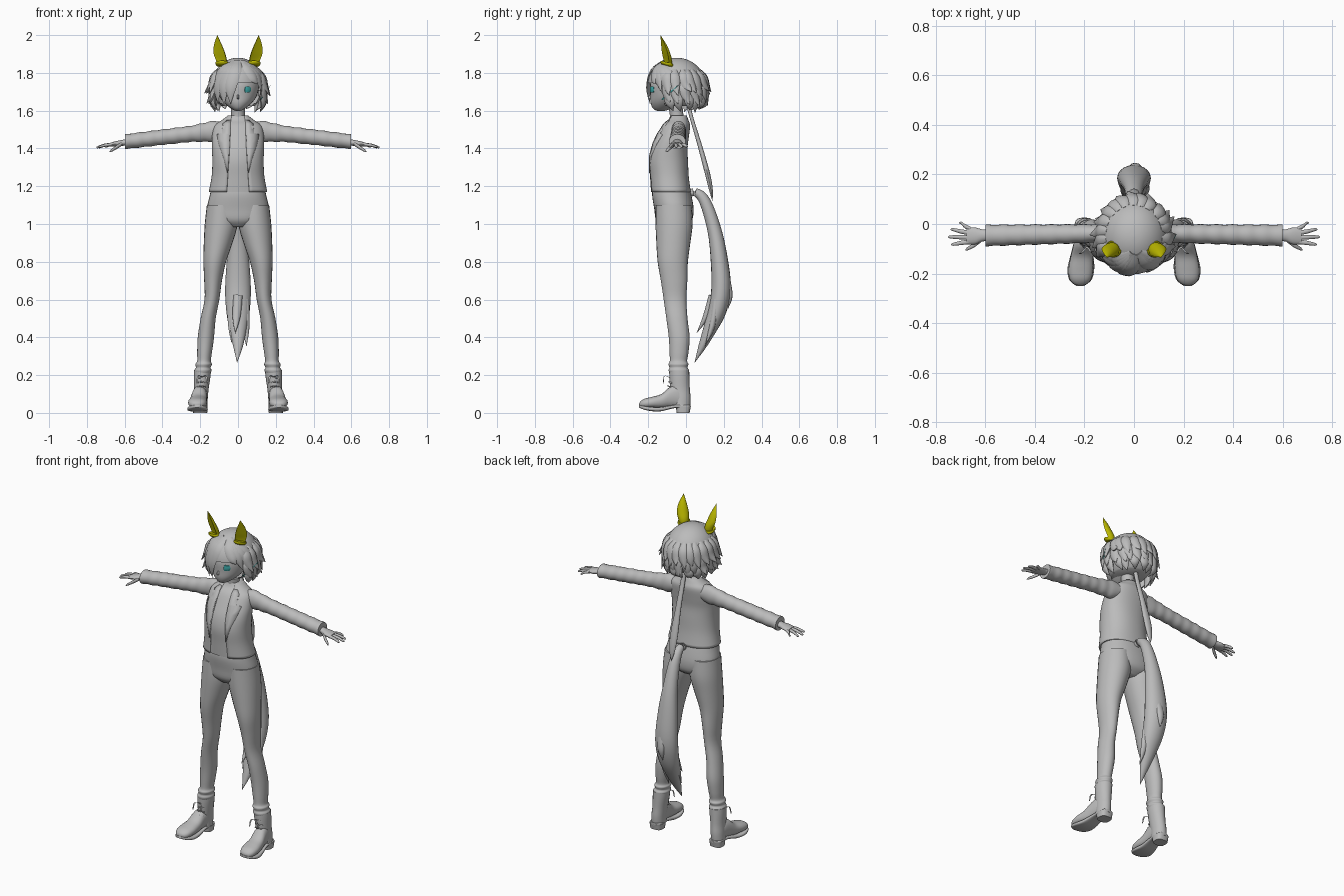
import bpy, bmesh, math, random
from mathutils import Vector as V

random.seed(4)
X, Y, Z = V((1, 0, 0)), V((0, 1, 0)), V((0, 0, 1))


def material(name, rgb):
    m = bpy.data.materials.new(name)
    m.diffuse_color = (*rgb, 1)
    return m


GREY = material("grey", (0.5, 0.5, 0.5))
YELLOW = material("yellow", (0.5, 0.48, 0.0))
TEAL = material("teal", (0.05, 0.4, 0.4))


def spline(rows, k):
    """Catmull-Rom interpolation of whole rows (x, y, z, a, b, gap)."""
    out = []
    for i in range(len(rows) - 1):
        p = [rows[max(0, min(len(rows) - 1, i + d))] for d in (-1, 0, 1, 2)]
        for s in range(k):
            t = s / k
            out.append([0.5 * (2 * b + (c - a) * t + (2 * a - 5 * b + 4 * c - d) * t * t
                               + (3 * b - a - 3 * c + d) * t ** 3) for a, b, c, d in zip(*p)])
    return out + [list(rows[-1])]


def loft(bm, rows, u=None, v=None, origin=None, n=20, p=2, k=4, cup=1.0):
    """Skin superellipse rings; a runs along u, b along v. With origin, v points away from it."""
    power = lambda x: math.copysign(abs(x) ** (2 / p), x)
    rows = spline(rows, k)
    gap = len(rows[0]) > 5
    rings = []
    for i, r in enumerate(rows):
        c, a, b = V(r[:3]), max(r[3], 0.0004), max(r[4], 0.0004)
        uu, vv = u, v
        if origin is not None:
            tan = V(rows[min(i + 1, len(rows) - 1)][:3]) - V(rows[max(i - 1, 0)][:3])
            uu = tan.cross(c - V(origin)).normalized()
            vv = uu.cross(tan).normalized()
        g = math.asin(min(1, (r[5] / a) ** (p / 2))) if gap else 0
        ring = []
        for j in range(n):
            t = g + (2 * math.pi - 2 * g) * j / (n - 1 if gap else n)
            y = -power(math.cos(t)) * b
            ring.append(bm.verts.new(c + uu * a * power(math.sin(t)) + vv * (y * cup if y < 0 else y)))
        rings.append(ring)
    for r0, r1 in zip(rings, rings[1:]):
        for j in range(n - 1 if gap else n):
            bm.faces.new((r0[j], r0[(j + 1) % n], r1[(j + 1) % n], r1[j]))
    if not gap:
        bm.faces.new(rings[0])
        bm.faces.new(rings[-1])


def finish(bm, name, mat=GREY, angle=50):
    bmesh.ops.recalc_face_normals(bm, faces=bm.faces)
    me = bpy.data.meshes.new(name)
    bm.to_mesh(me)
    bm.free()
    me.materials.append(mat)
    me.polygons.foreach_set("use_smooth", [True] * len(me.polygons))
    me.set_sharp_from_angle(angle=math.radians(angle))
    ob = bpy.data.objects.new(name, me)
    bpy.context.collection.objects.link(ob)
    return ob


def part(name, rows, mat=GREY, **kw):
    bm = bmesh.new()
    loft(bm, rows, **kw)
    return finish(bm, name, mat)


def solidify(ob, t):
    m = ob.modifiers.new("thickness", "SOLIDIFY")
    m.thickness, m.offset = t, -1


# Torso: shirt under an open jacket (z, cy, rx, ry, half front gap)
torso = [(1.17, -.082, .155, .108, .06), (1.25, -.09, .14, .105, .055), (1.33, -.095, .136, .106, .05),
         (1.40, -.09, .138, .098, .045), (1.46, -.073, .138, .088, .042), (1.52, -.053, .125, .075, .04),
         (1.55, -.042, .085, .055, .038), (1.575, -.04, .052, .044, .034)]
part("shirt", [(0, y, z, a * .955, b * .955) for z, y, a, b, g in torso], u=X, v=Y, n=32, p=2.2)
solidify(part("jacket", [(0, y, z, a, b, g) for z, y, a, b, g in torso], u=X, v=Y, n=40, p=2.2), .008)
part("neck", [(0, -.045, 1.53, .042, .042), (0, -.05, 1.58, .036, .036), (0, -.06, 1.65, .038, .04)], u=X, v=Y)


def front_y(x, z):
    for r, s in zip(torso, torso[1:]):
        if r[0] <= z <= s[0]:
            _, y, a, b, _ = [q + (w - q) * (z - r[0]) / (s[0] - r[0]) for q, w in zip(r, s)]
            return y - b * max(0, 1 - abs(x / a) ** 2.2) ** (1 / 2.2)


# Lapels: strips lying on the jacket front
lapel = [(1.27, .054, .056), (1.36, .05, .08), (1.43, .045, .104), (1.475, .043, .112),
         (1.48, .043, .085), (1.53, .04, .082), (1.55, .04, .06)]
for s, side in ((1, "left"), (-1, "right")):
    bm = bmesh.new()
    grid = [[bm.verts.new((s * x, front_y(x, z) - .006, z)) for x in (i, (i + o) / 2, o)] for z, i, o in lapel]
    for r0, r1 in zip(grid, grid[1:]):
        for j in (0, 1):
            bm.faces.new((r0[j], r0[j + 1], r1[j + 1], r1[j]))
    solidify(finish(bm, side + "_lapel"), .005)

# Trousers
part("hips", [(0, -.08, 1.2, .138, .095), (0, -.075, 1.15, .15, .104), (0, -.064, 1.08, .163, .104),
              (0, -.064, 1.02, .14, .095), (0, -.07, .985, .06, .06)], u=X, v=Y, n=32, p=2.2)
for s, side in ((1, "left"), (-1, "right")):
    leg = [(.085, -.066, 1.10, .08, .095), (.089, -.063, 1.0, .087, .098), (.105, -.067, .9, .076, .09),
           (.123, -.07, .8, .06, .08), (.132, -.063, .7, .047, .07), (.138, -.058, .6, .039, .06),
           (.158, -.048, .5, .04, .056), (.17, -.036, .4, .043, .055), (.177, -.037, .32, .039, .05),
           (.18, -.04, .275, .036, .046), (.182, -.04, .258, .044, .053), (.184, -.04, .24, .039, .048),
           (.186, -.038, .225, .046, .054), (.188, -.038, .205, .039, .048)]
    part(side + "_leg", [(s * r[0], *r[1:]) for r in leg], u=X, v=Y, n=24)

    # Boot: shaft, foot, sole, heel and laces
    shaft = [(.188, -.036, .225, .045, .053), (.19, -.035, .19, .044, .053), (.194, -.032, .13, .039, .052),
             (.198, -.026, .08, .038, .05), (.2, -.026, .03, .038, .048)]
    foot = [(.199, -.005, .06, .03, .03), (.2, -.04, .085, .036, .058), (.205, -.085, .082, .04, .055),
            (.21, -.13, .062, .045, .038), (.214, -.18, .055, .05, .03), (.216, -.22, .05, .044, .025),
            (.217, -.242, .045, .026, .015), (.217, -.248, .043, .004, .004)]
    sole = [(.2, .025, .035, .012, .008), (.2, .01, .034, .036, .009), (.203, -.06, .034, .037, .009),
            (.21, -.13, .02, .047, .011), (.214, -.18, .02, .054, .011), (.216, -.225, .028, .045, .01),
            (.217, -.25, .036, .015, .007)]
    heel = [(.2, -.015, 0, .037, .034), (.2, -.014, .035, .04, .04)]
    bm = bmesh.new()
    flip = lambda rows: [(s * r[0], *r[1:]) for r in rows]
    loft(bm, flip(shaft), u=X, v=Y)
    loft(bm, flip(foot), u=X, v=Z, p=2.3)
    loft(bm, flip(sole), u=X, v=Z, p=4)
    loft(bm, flip(heel), u=X, v=Y, p=3, k=1)
    for i in range(5):
        z = .115 + i * .022
        y = -.1 + i * .004
        loft(bm, flip([(.17, y + .016, z, .003, .003), (.194, y - .001, z + .006, .003, .003),
                       (.218, y + .016, z, .003, .003)]), u=Y, v=Z, n=6)
    for d in (-1, 1):
        loft(bm, flip([(.19, -.092, .19, .002, .003), (.19 + d * .02, -.115, .195, .002, .005),
                       (.19 + d * .028, -.12, .155, .002, .003)]), u=Y, v=X, n=6)
    finish(bm, side + "_boot")

    # Sleeve with soft creases
    sleeve = [(.09, -.04, 1.495, .04, .045)]
    for i in range(15):
        t = i / 14
        f = 1 + .035 * (-1) ** i
        sleeve.append((.14 + .45 * t, -.038 - .008 * t, 1.49 - .053 * t,
                       (.037 + .006 * t) * f, (.043 - .004 * t + .011 * max(0, 1 - 4 * t)) * f))
    sleeve.append((.598, -.046, 1.436, .044, .04))
    part(side + "_sleeve", flip(sleeve), u=Y, v=Z, k=3)

    # Hand: palm and five fingers
    bm = bmesh.new()
    loft(bm, flip([(.57, -.046, 1.436, .024, .02), (.61, -.046, 1.43, .024, .016),
                   (.64, -.048, 1.425, .034, .015), (.675, -.048, 1.42, .034, .011)]), u=Y, v=Z, n=16)
    for y0, x1, y1, z1 in ((-.02, .705, .004, 1.408), (-.037, .74, -.022, 1.405),
                           (-.054, .75, -.052, 1.405), (-.071, .738, -.082, 1.408)):
        loft(bm, flip([(.66, y0, 1.421, .010, .009), ((.66 + x1) / 2, (y0 + y1) / 2, 1.418, .009, .008),
                       (x1 - .008, y1, z1 + .002, .006, .006), (x1, y1, z1, .001, .001)]), u=Y, v=Z, n=10)
    loft(bm, flip([(.615, -.062, 1.425, .011, .011), (.645, -.085, 1.405, .010, .010),
                   (.672, -.1, 1.388, .007, .007), (.68, -.105, 1.383, .001, .001)]), u=Y, v=Z, n=10)
    finish(bm, side + "_hand")

    # Ear: cupped leaf with a band round its base
    part(side + "_ear", flip([(.083, -.1, 1.835, .024, .024), (.09, -.105, 1.87, .031, .03),
                              (.1, -.112, 1.905, .033, .027), (.107, -.122, 1.95, .022, .018),
                              (.11, -.135, 2.0, 0, 0)]), YELLOW, u=V((1, s * .5, 0)).normalized(),
         v=V((-s * .5, 1, 0)).normalized(), cup=-.1)
    part(side + "_ear_band", flip([(.083, -.1, 1.838, .03, .03), (.084, -.101, 1.847, .036, .035),
                                   (.086, -.102, 1.857, .033, .032)]), YELLOW, u=X, v=V((0, 1, -.25)).normalized())

    # Eye plate and dangling side trinket
    part(side + "_eye", flip([(.05, -.179, 1.695, .014, .006), (.052, -.18, 1.71, .02, .007),
                              (.052, -.18, 1.728, .014, .006)]), TEAL,
         u=V((1, s * .55, 0)).normalized(), v=Y, n=12)
part("trinket", [(.12, -.125, 1.66, .004, .004), (.15, -.08, 1.70, .004, .004), (.172, -.04, 1.735, .001, .001)],
     TEAL, u=Y, v=Z, n=8)

# Head
part("face", [(0, -.135, 1.597, .008, .012), (0, -.125, 1.61, .035, .048), (0, -.105, 1.64, .072, .082),
              (0, -.085, 1.68, .1, .104), (0, -.075, 1.74, .112, .115), (0, -.07, 1.8, .1, .1)],
     u=X, v=Y, n=28)
part("nose", [(0, -.186, 1.685, .004, .004), (0, -.192, 1.667, .006, .009), (0, -.185, 1.66, .003, .003)],
     u=X, v=Y, n=8)

C = V((0, -.05, 1.735))


def on_head(az, el, r=1.0):
    """Point on the hair surface; azimuth 0 is the front, elevation in degrees."""
    az, el = math.radians(az), math.radians(el)
    h = math.cos(el if el > 0 else el * .55) * r
    return C + V((.138 * h * math.sin(az), -.153 * h * math.cos(az), .145 * r * math.sin(el)))


# Hair cap, open over the face
bm = bmesh.new()
cap = [(0, -.05, C.z + .145 * math.sin(e), .138 * math.cos(e), .153 * math.cos(e))
       for e in (math.radians(d) for d in range(90, -51, -10))]
loft(bm, cap, u=X, v=Y, n=40, k=2)
low = [f for f in bm.faces if f.calc_center_median().z < 1.75 and f.calc_center_median().y < -.11]
bmesh.ops.delete(bm, geom=low, context="FACES")
finish(bm, "hair_cap")


def lock(bm, keys, width, thick):
    """Flat tapered lock through (azimuth, elevation, radius) keys."""
    taper = (.5, 1, .85, 0)
    loft(bm, [(*on_head(*q), width * w, thick * (w + .1)) for q, w in zip(keys, taper)], origin=C, n=8, k=4)


# Fringe: long sweep over one eye, short sweep on the other side
bm = bmesh.new()
for end, el in ((-17, -42), (-34, -46), (-52, -42), (-70, -46), (-88, -42)):
    lock(bm, [(6 + end * .15, 62, .99), (end * .5, 32, 1.0), (end * .95, -5, 1.02), (end, el, 1.04)], .036, .009)
for end, el in ((42, 2), (56, -14), (70, -34), (86, -42)):
    lock(bm, [(14 + end * .1, 62, .99), (12 + end * .4, 38, 1.0), (end * .9, 14, 1.02), (end + 4, el, 1.06)], .03, .009)
finish(bm, "fringe")

# Layered flicked locks round the sides and back
bm = bmesh.new()
for count, top, mid, tip, reach, wide in ((15, 35, 0, -14, 1.27, .03), (14, 10, -22, -36, 1.24, .028),
                                          (12, -10, -40, -62, 1.08, .028)):
    for i in range(count):
        az = 72 + 216 * i / (count - 1) + random.uniform(-4, 4)
        e = random.uniform(-5, 5)
        r = reach * (.93 if 130 < az < 230 else 1) + random.uniform(-.05, .05)
        lock(bm, [(az, top, .96), (az, (top + mid) / 2, 1.02), (az + 3, mid, 1.07), (az + 8, tip + e, r)], wide, .013)
finish(bm, "back_locks")

# Long thin hair tail hanging from the nape
part("hair_tail", [(0, .015, 1.62, .012, .012), (0, .03, 1.56, .014, .01), (0, .072, 1.42, .017, .012),
                   (0, .113, 1.27, .024, .014), (0, .132, 1.18, .018, .01), (0, .14, 1.12, 0, 0)], u=X, v=Y, n=12)

# Tail with pointed ends
bm = bmesh.new()
far = (0, -50, .7)
tail = [(0, .01, 1.155, .018, .018), (0, .05, 1.168, .022, .022), (0, .1, 1.12, .03, .03),
        (0, .15, .97, .042, .037), (0, .175, .82, .058, .045), (0, .186, .66, .068, .052),
        (0, .165, .54, .062, .048), (0, .125, .44, .045, .035), (0, .085, .35, .025, .02), (-.005, .045, .265, 0, 0)]
loft(bm, tail, origin=far, n=20)
for a, b in (((.01, .215, .7), (0, .222, .55)), ((-.03, .16, .6), (-.035, .09, .37)),
             ((.035, .16, .6), (.045, .1, .35)), ((0, .14, .62), (-.015, .055, .42))):
    m = (V(a) * .45 + V(b) * .55) + V((0, .012, 0))
    loft(bm, [(*a, .025, .02), (*m, .022, .016), (*b, 0, 0)], origin=far, n=10)
finish(bm, "tail")
